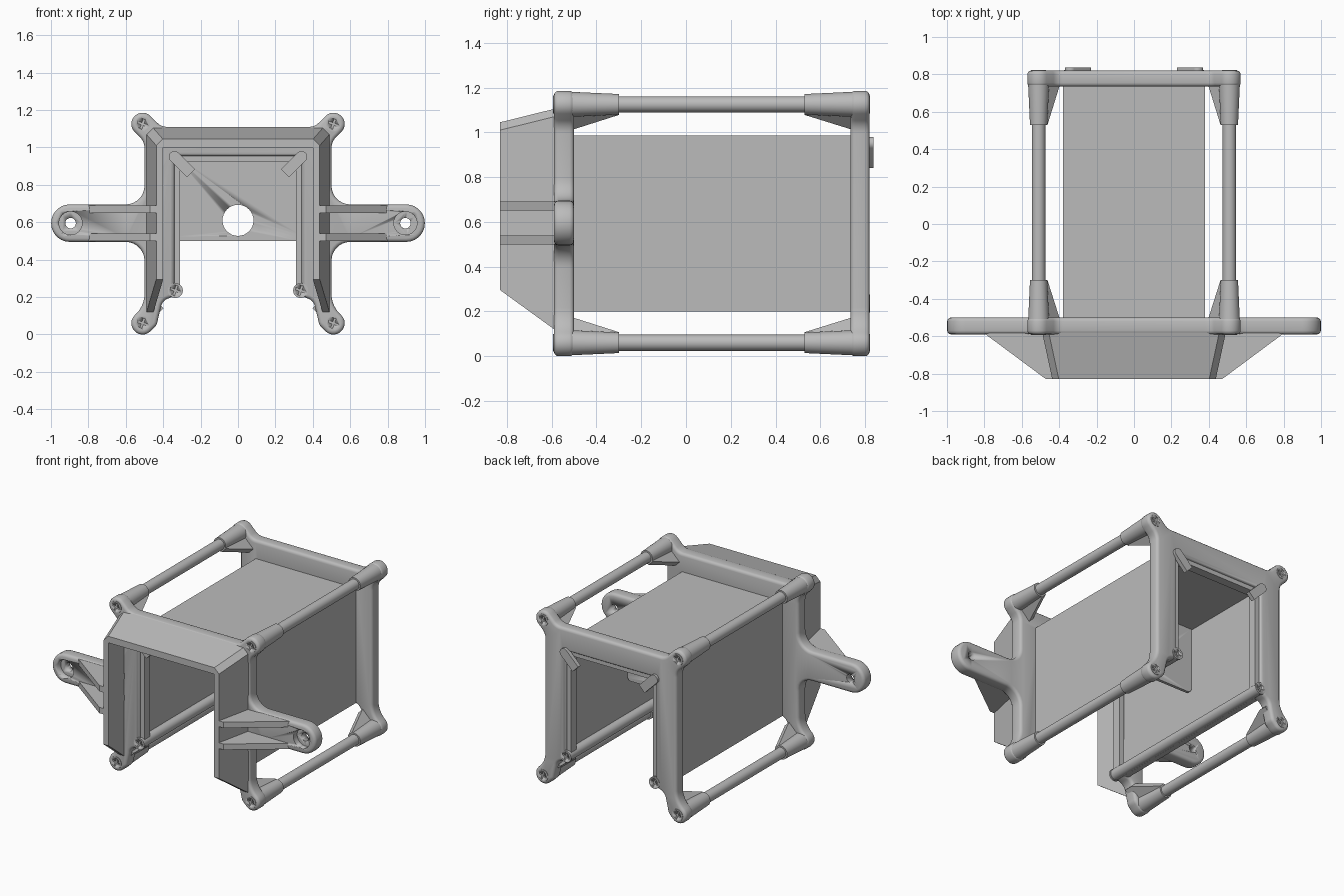
import bpy, bmesh, math
from mathutils import Vector, Matrix

if "Cube" in bpy.data.objects:
    bpy.data.objects.remove(bpy.data.objects["Cube"], do_unlink=True)

grey = bpy.data.materials.new("satin grey")
grey.use_nodes = True
COLOUR = (0.5, 0.5, 0.5, 1)
grey.diffuse_color = COLOUR
grey.node_tree.nodes["Principled BSDF"].inputs["Base Color"].default_value = COLOUR


def activate(ob):
    bpy.ops.object.select_all(action='DESELECT')
    ob.select_set(True)
    bpy.context.view_layer.objects.active = ob


def loft(name, *sections, smooth=True):
    """Join matching outlines of 3D points in order and cap both ends."""
    bm = bmesh.new()
    rings = [[bm.verts.new(p) for p in s] for s in sections]
    bm.faces.new(rings[0])
    bm.faces.new(rings[-1][::-1])
    for a, b in zip(rings, rings[1:]):
        for i in range(len(a)):
            j = (i + 1) % len(a)
            bm.faces.new((a[i], a[j], b[j], b[i]))
    bmesh.ops.recalc_face_normals(bm, faces=bm.faces)
    mesh = bpy.data.meshes.new(name)
    bm.to_mesh(mesh)
    bm.free()
    mesh.materials.append(grey)
    ob = bpy.data.objects.new(name, mesh)
    bpy.context.collection.objects.link(ob)
    if smooth:
        activate(ob)
        bpy.ops.object.shade_smooth_by_angle(angle=math.radians(35))
    return ob


def at_y(outline, y):
    return [(x, y, z) for x, z in outline]


def prism(name, outline, y0, y1):
    """Extrude an x-z outline along y."""
    return loft(name, at_y(outline, y0), at_y(outline, y1))


def box(name, x0, x1, y0, y1, z0, z1):
    return prism(name, [(x0, z0), (x1, z0), (x1, z1), (x0, z1)], y0, y1)


def circle(x, z, r, n=32):
    return [(x + r * math.cos(t * math.tau / n), z + r * math.sin(t * math.tau / n)) for t in range(n)]


def fillet(corners, steps=7):
    """Round each (x, z, radius) corner of a closed outline."""
    out = []
    for i, (x, z, r) in enumerate(corners):
        p = Vector((x, z))
        if r == 0:
            out.append(p)
            continue
        a = (Vector(corners[i - 1][:2]) - p).normalized()
        b = (Vector(corners[(i + 1) % len(corners)][:2]) - p).normalized()
        half = a.angle(b) / 2
        centre = p + (a + b).normalized() * (r / math.sin(half))
        s = p + a * (r / math.tan(half)) - centre
        e = p + b * (r / math.tan(half)) - centre
        turn = math.atan2(s.x * e.y - s.y * e.x, s.dot(e))
        for k in range(steps + 1):
            q = centre + Matrix.Rotation(turn * k / steps, 2) @ s
            if not out or (q - out[-1]).length > 0.003:
                out.append(q)
    return out


def inset(outline, d):
    """Shrink a clockwise outline by d with mitred corners."""
    out = []
    for i, p in enumerate(outline):
        a = (p - outline[i - 1]).normalized()
        b = (outline[(i + 1) % len(outline)] - p).normalized()
        na, nb = Vector((a.y, -a.x)), Vector((b.y, -b.x))
        out.append(p + (na + nb) * (d / (1 + na.dot(nb))))
    return out


def cut(ob, *cutters):
    for c in cutters:
        m = ob.modifiers.new("cut", 'BOOLEAN')
        m.operation, m.solver, m.object = 'DIFFERENCE', 'EXACT', c
        activate(ob)
        bpy.ops.object.modifier_apply(modifier=m.name)
        bpy.data.objects.remove(c, do_unlink=True)


def both(corners):
    """Complete a right-hand half outline with its mirror image."""
    return corners + [(-x, z, r) for x, z, r in reversed(corners)]


RX, LOW, HIGH = 0.51, 0.06, 1.125          # corner rod centres
TRIM_X, TRIM_Z = 0.335, 0.235              # lower rail centres

# Front and back frames: inverted U with lobed corners, ears on the front only
top = [(0.41, 1.11, 0.07), (RX, 1.21, 0.059), (0.595, HIGH, 0.059), (0.5, 1.03, 0.08)]
ear = [(0.5, 0.695, 0.1), (0.999, 0.695, 0.099), (0.999, 0.495, 0.099), (0.5, 0.495, 0.1)]
leg = [(0.5, 0.155, 0.15), (0.595, LOW, 0.059), (RX, -0.025, 0.059), (0.435, 0.05, 0.05),
       (0.405, 0.18, 0.06), (0.34, 0.205, 0), (0.34, 0.955, 0)]


def frame(name, half, y0, y1, w=0.02):
    """Thick plate whose two rims are rounded by w."""
    outline = fillet(both(half))
    arc = [math.radians(t) for t in (0, 30, 60, 90)]
    rim = [(w * (1 - math.sin(t)), w * (1 - math.cos(t))) for t in arc]
    sections = [at_y(inset(outline, i), y0 + d) for i, d in rim]
    sections += [at_y(inset(outline, i), y1 - d) for i, d in reversed(rim)]
    return loft(name, *sections)


front = frame("front_frame", top + ear + leg, -0.59, -0.5)
frame("back_frame", top + leg, 0.735, 0.82)
for s in (-1, 1):
    cut(front, prism("bore", circle(s * 0.895, 0.595, 0.028), -0.7, -0.4),
        prism("counterbore", circle(s * 0.895, 0.595, 0.062), -0.7, -0.55))


# Flared hood with chamfered corners ahead of the front frame
def hood_section(y, xo, xi, zo, zi, zb):
    half = [(xi, y, zi), (xi, y, zb), (xo, y, zb), (xo, y, zo - 0.035), (xo - 0.035, y, zo)]
    return half + [(-x, y, z) for x, y, z in reversed(half)]


loft("front_hood", hood_section(-0.83, 0.437, 0.4, 1.045, 1.0, 0.295),
     hood_section(-0.575, 0.492, 0.455, 1.108, 1.065, 0.11), smooth=False)

# Ear ribs
for s in (-1, 1):
    for z in (0.5, 0.65):
        tri = [(s * 0.425, -0.83), (s * 0.47, -0.83), (s * 0.8, -0.585), (s * 0.45, -0.57)]
        loft("ear_rib", [(x, y, z) for x, y in tri], [(x, y, z + 0.04) for x, y in tri], smooth=False)

# Inner folded cover with its cross panel
prism("inner_cover", [(-0.38, 0.2), (-0.38, 0.985), (0.38, 0.985), (0.38, 0.2),
                      (0.345, 0.2), (0.345, 0.955), (-0.345, 0.955), (-0.345, 0.2)], -0.52, 0.75)
panel = prism("cross_panel", fillet([(-0.34, 0.5, 0.03), (-0.34, 0.96, 0),
                                     (0.34, 0.96, 0), (0.34, 0.5, 0.03)]), 0.13, 0.15)
cut(panel, prism("panel_hole", circle(0, 0.61, 0.083), 0, 0.3))

# Edge strips just inside both openings
for y in (-0.57, 0.74):
    box("top_strip", -0.34, 0.34, y, y + 0.06, 0.925, 0.96)
    for s in (-1, 1):
        box("side_strip", s * 0.31, s * 0.342, y, y + 0.06, TRIM_Z, 0.95)

# Corner rods, tapered sockets with webs, and lower rails
for s in (-1, 1):
    prism("lower_rail", circle(s * TRIM_X, TRIM_Z, 0.036), -0.588, 0.818)
    for z, up in ((LOW, 1), (HIGH, -1)):
        prism("corner_rod", circle(s * RX, z, 0.036), -0.5, 0.73)
        for y0, y1, tip in ((-0.56, -0.5, -0.3), (0.79, 0.735, 0.53)):
            loft("rod_socket", at_y(circle(s * RX, z, 0.058), y0), at_y(circle(s * RX, z, 0.046), tip))
            d, n = Vector((-s, 0, up)).normalized(), Vector((s, 0, up)).normalized()
            c = Vector((s * RX, 0, z))
            tri = [(0, y0), (0.135, y0), (0.135, y1), (0.045, tip), (0, tip)]
            loft("socket_web", *[[c + d * k + n * w + Vector((0, y, 0)) for k, y in tri]
                                 for w in (-0.022, 0.022)], smooth=False)

# Cross-head screws, one mesh shared by every position
screw = prism("screw", circle(0, 0, 0.04), -0.006, 0.006)
cut(screw, box("slot", -0.027, 0.027, -0.02, -0.001, -0.006, 0.006),
    box("slot", -0.006, 0.006, -0.02, -0.001, -0.027, 0.027))
for s in (-1, 1):
    for x, z in ((RX, LOW), (RX, HIGH), (TRIM_X, TRIM_Z)):
        for y, turn in ((-0.587, 0), (0.817, math.pi)):
            ob = bpy.data.objects.new("screw_head", screw.data)
            ob.location = (s * x, y, z)
            ob.rotation_euler = (0, 0.35, turn)
            bpy.context.collection.objects.link(ob)
bpy.data.objects.remove(screw, do_unlink=True)

# Diagonal retaining clips at the upper corners of each opening
for y0, y1 in ((-0.605, -0.575), (0.81, 0.838)):
    for s in (-1, 1):
        clip = prism("retaining_clip", fillet([(-0.03, 0.03, 0.029), (-0.03, -0.125, 0),
                                               (0.03, -0.125, 0), (0.03, 0.03, 0.029)]), y0, y1)
        clip.location = (s * 0.34, 0, 0.95)
        clip.rotation_euler = (0, s * math.radians(45), 0)
